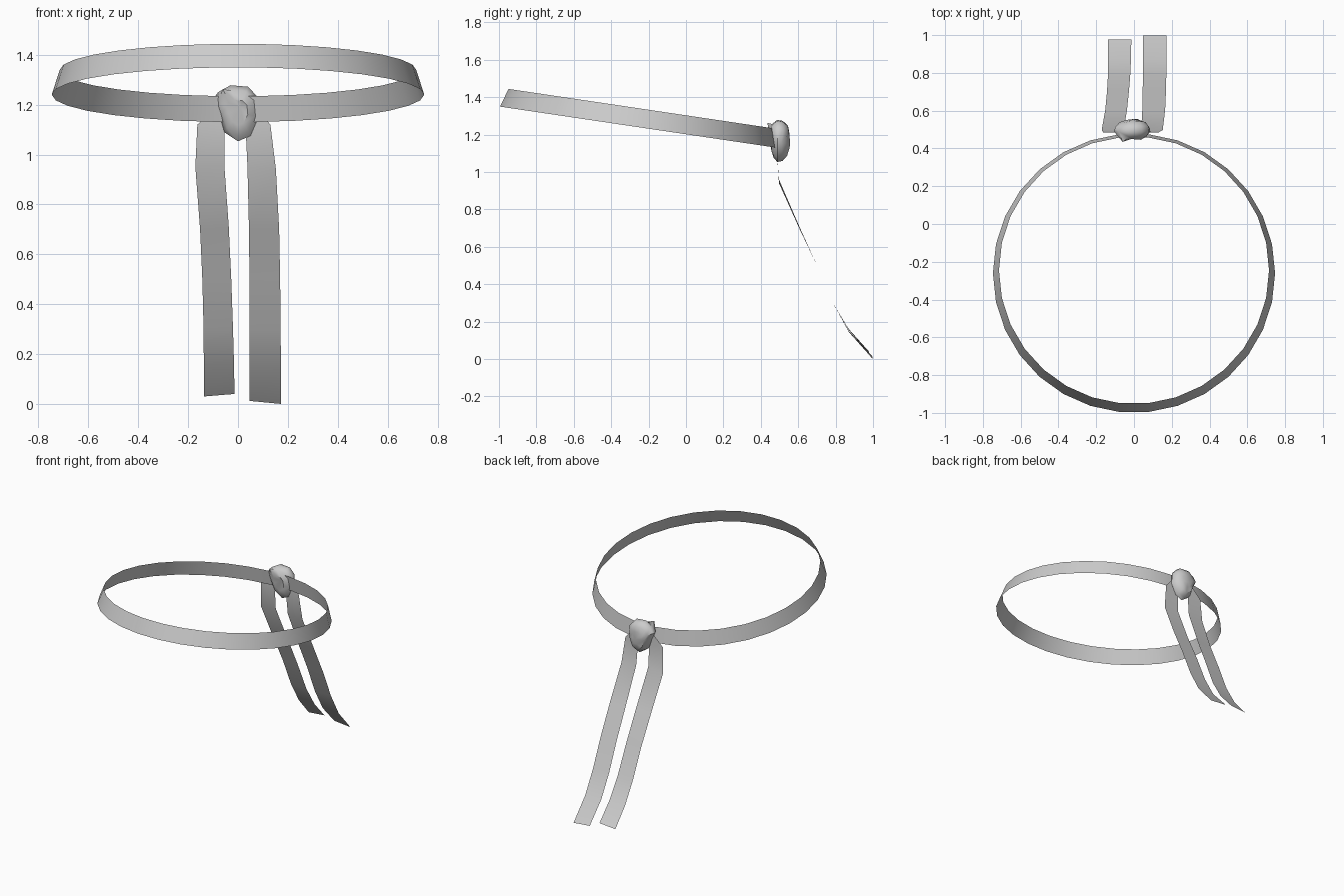
import bpy, math, random
from mathutils import Vector

if "Cube" in bpy.data.objects:
    bpy.data.objects.remove(bpy.data.objects["Cube"])

random.seed(4)
cloth = bpy.data.materials.new("grey_cloth")
cloth.diffuse_color = (0.6, 0.6, 0.6, 1)
cloth.use_nodes = True
cloth.node_tree.nodes["Principled BSDF"].inputs["Base Color"].default_value = cloth.diffuse_color


def add_mesh(name, verts, faces, angle):
    mesh = bpy.data.meshes.new(name)
    mesh.from_pydata(verts, [], faces)
    mesh.materials.append(cloth)
    mesh.update()
    obj = bpy.data.objects.new(name, mesh)
    bpy.context.collection.objects.link(obj)
    bpy.ops.object.select_all(action='DESELECT')
    obj.select_set(True)
    bpy.context.view_layer.objects.active = obj
    bpy.ops.object.shade_smooth_by_angle(angle=math.radians(angle))
    return obj


# Headband: thin tapered hoop, tilted down towards the back
SEG = 30
tilt = math.atan2(0.22, 1.48)
verts = []
for radius, up in ((0.747, 0.0), (0.715, 0.1)):
    for i in range(SEG):
        a = math.tau * i / SEG
        along = radius * math.sin(a)
        verts.append((radius * math.cos(a),
                      -0.26 + along * math.cos(tilt) + up * math.sin(tilt),
                      1.24 - along * math.sin(tilt) + up * math.cos(tilt)))
faces = [(i, (i + 1) % SEG, SEG + (i + 1) % SEG, SEG + i) for i in range(SEG)]
add_mesh("headband", verts, faces, 40)


# Hanging tails: flat ribbons; each row is left x, right x, y, left z, right z
def tail(name, rows):
    verts = []
    for xl, xr, y, zl, zr in rows:
        verts += [(xl, y, zl), (xr, y, zr)]
    faces = [(2 * i + 1, 2 * i, 2 * i + 2, 2 * i + 3) for i in range(len(rows) - 1)]
    add_mesh(name, verts, faces, 40)


tail("left_tail", [
    (-0.08, -0.02, 0.485, 1.20, 1.20), (-0.163, -0.055, 0.485, 1.12, 1.12),
    (-0.171, -0.055, 0.497, 0.95, 0.96), (-0.152, -0.037, 0.605, 0.70, 0.71),
    (-0.143, -0.027, 0.70, 0.50, 0.50), (-0.138, -0.020, 0.785, 0.30, 0.30),
    (-0.137, -0.016, 0.87, 0.155, 0.16), (-0.137, -0.014, 0.978, 0.03, 0.04)])
tail("right_tail", [
    (0.01, 0.06, 0.485, 1.20, 1.20), (0.03, 0.13, 0.485, 1.12, 1.12),
    (0.038, 0.152, 0.497, 0.95, 0.94), (0.044, 0.165, 0.605, 0.70, 0.70),
    (0.046, 0.169, 0.70, 0.50, 0.50), (0.047, 0.171, 0.785, 0.30, 0.30),
    (0.047, 0.172, 0.87, 0.15, 0.145), (0.047, 0.173, 0.998, 0.012, 0.0)])

# Knot: lumpy pebble lofted from front to back through one outline
outline = [(-0.105, 1.215), (-0.08, 1.25), (-0.03, 1.278), (0.04, 1.272), (0.08, 1.23),
           (0.087, 1.15), (0.05, 1.075), (0.0, 1.053), (-0.055, 1.09), (-0.078, 1.16)]
layers = [(0.452, 0.45), (0.465, 0.80), (0.488, 1.0), (0.515, 0.95),
          (0.54, 0.72), (0.551, 0.40)]
N = len(outline)
centre = Vector((0.0, 1.17))
verts = []
for y, scale in layers:
    for x, z in outline:
        p = centre + (Vector((x, z)) - centre) * scale
        bump = 0.0 if scale == 1.0 else random.uniform(-0.007, 0.006)
        verts.append((p.x, y + bump, p.y))
faces = [(k * N + i, k * N + (i + 1) % N, (k + 1) * N + (i + 1) % N, (k + 1) * N + i)
         for k in range(len(layers) - 1) for i in range(N)]
front, back = len(verts), len(verts) + 1
verts += [(0.01, 0.462, 1.19), (0.0, 0.556, 1.165)]
last = (len(layers) - 1) * N
for i in range(N):
    j = (i + 1) % N
    faces += [(front, j, i), (back, last + i, last + j)]
# Pull one front point into a small pointed fold near the top
verts[N + 1] = (-0.06, 0.435, 1.262)
# Outline runs clockwise from the front, so turn every face outwards
faces = [f[::-1] for f in faces]
add_mesh("knot", verts, faces, 45)
